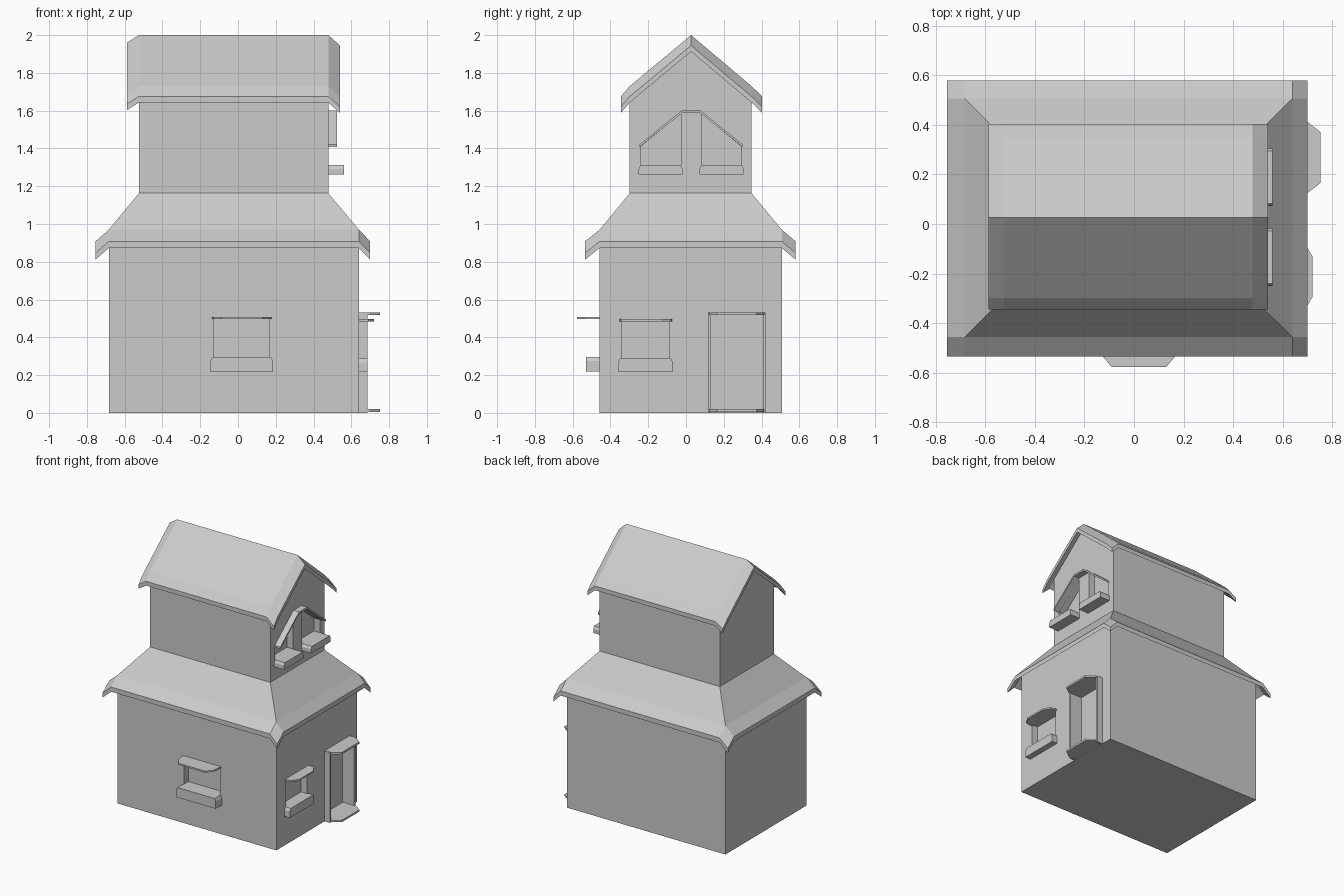
import bpy, bmesh

if "Cube" in bpy.data.objects:
    bpy.data.objects.remove(bpy.data.objects["Cube"])


def finish(name, bm):
    bmesh.ops.recalc_face_normals(bm, faces=bm.faces[:])
    mesh = bpy.data.meshes.new(name)
    bm.to_mesh(mesh)
    bm.free()
    ob = bpy.data.objects.new(name, mesh)
    bpy.context.collection.objects.link(ob)
    return ob


def prism(name, pts, axis, a, b):
    """Extrude a 2D profile along an axis: x -> (y, z), y -> (x, z), z -> (x, y)."""
    place = {'x': lambda p, t: (t, p[0], p[1]),
             'y': lambda p, t: (p[0], t, p[1]),
             'z': lambda p, t: (p[0], p[1], t)}[axis]
    bm = bmesh.new()
    lo = [bm.verts.new(place(p, a)) for p in pts]
    hi = [bm.verts.new(place(p, b)) for p in pts]
    bm.faces.new(lo)
    bm.faces.new(hi)
    n = len(pts)
    for i in range(n):
        bm.faces.new((lo[i], lo[(i + 1) % n], hi[(i + 1) % n], hi[i]))
    return finish(name, bm)


def rect(u0, u1, v0, v1):
    return [(u0, v0), (u1, v0), (u1, v1), (u0, v1)]


def carve(body, cutter):
    mod = body.modifiers.new("recess", 'BOOLEAN')
    mod.operation = 'DIFFERENCE'
    mod.solver = 'EXACT'
    mod.object = cutter
    bpy.context.view_layer.objects.active = body
    bpy.ops.object.modifier_apply(modifier=mod.name)
    bpy.data.objects.remove(cutter)


def roof(name, xs, ys, height, thick, peak=None):
    """Grid roof sheet with downward thickness; peak = inner rectangle and its z."""
    bm = bmesh.new()
    g = [[bm.verts.new((x, y, height(i, j))) for j, y in enumerate(ys)]
         for i, x in enumerate(xs)]
    for i in range(len(xs) - 1):
        for j in range(len(ys) - 1):
            ring = [g[i][j], g[i + 1][j], g[i + 1][j + 1], g[i][j + 1]]
            if peak and i == 1 and j == 1:
                top = [bm.verts.new((*p, peak[1])) for p in peak[0]]
                for k in range(4):
                    m = (k + 1) % 4
                    bm.faces.new((ring[k], ring[m], top[m], top[k]))
                bm.faces.new(top)
            else:
                bm.faces.new(ring)
    res = bmesh.ops.extrude_face_region(bm, geom=bm.faces[:], use_keep_orig=True)
    new = [e for e in res['geom'] if isinstance(e, bmesh.types.BMVert)]
    bmesh.ops.translate(bm, verts=new, vec=(0, 0, -thick))
    return finish(name, bm)


def plate(u0, u1, wall, out, lip, side):
    """Canopy outline: chamfered slab projecting from a wall (u along wall)."""
    c = 0.04 if abs(out - wall) > 0.1 else 0.05
    pts = [(u0, wall), (u0 + 0.01, lip), (u0 + c + 0.01, out),
           (u1 - c - 0.01, out), (u1 - 0.01, lip), (u1, wall)]
    return [(v, u) for u, v in pts] if side else pts


def sill_profile(u0, u1, z0, z1):
    return [(u0, z0), (u1, z0), (u1, z1 - 0.02), (u1 - 0.01, z1),
            (u0 + 0.01, z1), (u0, z1 - 0.02)]


# Storeys
X0, X1, Y0, Y1 = -0.684, 0.64, -0.457, 0.507
U0, U1, V0, V1, VM = -0.525, 0.478, -0.298, 0.347, 0.027
lower = prism("lower_storey", rect(X0, X1, Y0, Y1), 'z', 0, 0.95)
upper = prism("upper_storey", [(V0, 1.1), (V1, 1.1), (V1, 1.71), (VM, 1.98), (V0, 1.71)],
              'x', U0, U1)

# Skirt roof around the lower storey
roof("skirt_roof", [-0.755, X0, X1, 0.70], [-0.535, Y0, Y1, 0.58],
     lambda i, j: 0.97 - 0.062 * ((i in (0, 3)) + (j in (0, 3))), 0.035,
     (rect(U0, U1, V0, V1), 1.163))

# Gable roof
gable_z = [1.675, 1.73, 2.0, 1.73, 1.675]
end_drop = [0.04, 0, 0, 0.055]
roof("gable_roof", [-0.588, U0, U1, 0.54], [-0.345, V0, VM, V1, 0.403],
     lambda i, j: gable_z[j] - end_drop[i], 0.032)

# Front window
carve(lower, prism("cutter", rect(-0.13, 0.168, 0.28, 0.5), 'y', Y0 - 0.05, Y0 + 0.05))
prism("front_window_canopy", plate(-0.14, 0.18, Y0 + 0.02, -0.578, -0.53, False),
      'z', 0.496, 0.508)
prism("front_window_sill", sill_profile(-0.145, 0.185, 0.22, 0.295), 'y', -0.53, Y0 + 0.05)

# Side window
carve(lower, prism("cutter", rect(-0.34, -0.09, 0.28, 0.49), 'x', X1 - 0.05, X1 + 0.05))
prism("side_window_canopy", plate(-0.355, -0.07, X1 - 0.02, 0.72, 0.69, True),
      'z', 0.485, 0.497)
prism("side_window_sill", sill_profile(-0.36, -0.07, 0.22, 0.288), 'x', X1 - 0.05, 0.685)

# Door recess, posts, canopy and step
carve(lower, prism("cutter", rect(0.128, 0.412, 0.01, 0.52), 'x', X1 - 0.055, X1 + 0.05))
for side, y in (("left", 0.117), ("right", 0.407)):
    prism(f"door_post_{side}", rect(y, y + 0.013, 0, 0.53), 'x', X1 - 0.05, 0.685)
for part, z in (("canopy", 0.518), ("step", 0.006)):
    prism(f"door_{part}", plate(0.115, 0.422, X1 - 0.05, 0.752, 0.70, True), 'z', z, z + 0.014)

# Attic window pair, mirrored about the ridge line
for side, s in (("left", -1), ("right", 1)):
    opening = [(VM + s * d, z) for d, z in
               ((0.054, 1.29), (0.267, 1.29), (0.267, 1.41), (0.054, 1.585))]
    carve(upper, prism("cutter", opening, 'x', U1 - 0.05, U1 + 0.05))
    a, b = sorted((VM + s * 0.045, VM + s * 0.278))
    prism(f"attic_sill_{side}", sill_profile(a, b, 1.262, 1.312), 'x', U1 - 0.05, 0.56)

# Peaked hood over the attic windows
line = [(-0.272, 1.408), (-0.05, 1.587), (0.05, 1.587), (0.272, 1.408)]
hood = line + [(d, z + 0.014) for d, z in reversed(line)]
prism("attic_hood", [(VM + d, z) for d, z in hood], 'x', U1 - 0.02, 0.525)
